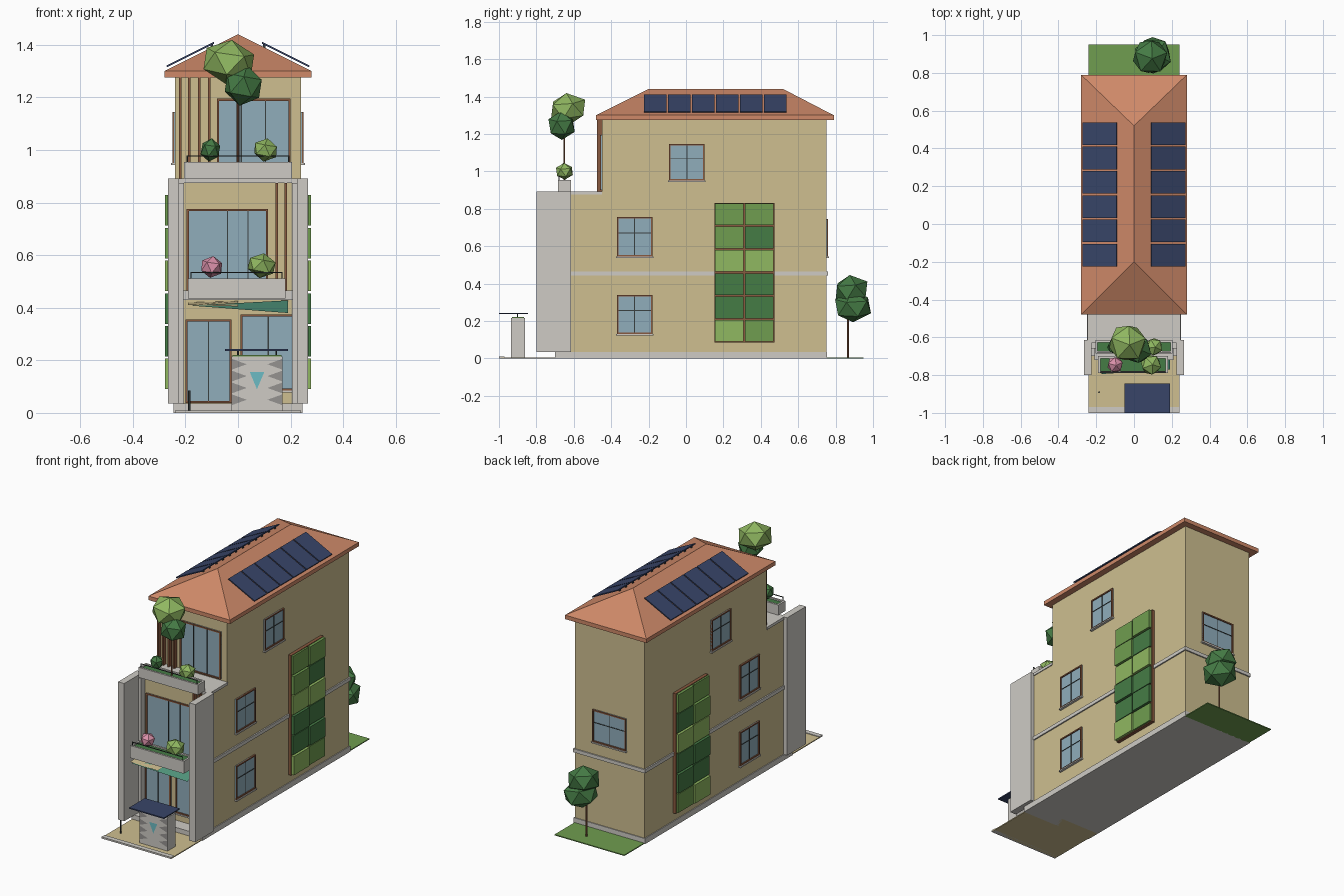
import bpy, bmesh, math
from mathutils import Vector

if "Cube" in bpy.data.objects:
    bpy.data.objects.remove(bpy.data.objects["Cube"])

COL = dict(wall=(.62, .52, .28), grey=(.62, .6, .56), brown=(.25, .1, .05), glass=(.28, .42, .5),
           roof=(.62, .25, .14), navy=(.04, .06, .14), lite=(.28, .48, .12), mid=(.16, .34, .08),
           dark=(.06, .2, .06), pink=(.7, .28, .4), black=(.04, .05, .05), teal=(.15, .5, .55),
           stone=(.3, .29, .28), sail=(.08, .3, .2))
MATS = {}
for k, c in COL.items():
    MATS[k] = bpy.data.materials.new(k)
    MATS[k].diffuse_color = (*c, 1)


def mesh(name, verts, faces, col):
    me = bpy.data.meshes.new(name)
    me.from_pydata(verts, [], faces)
    bm = bmesh.new()
    bm.from_mesh(me)
    bmesh.ops.recalc_face_normals(bm, faces=bm.faces)
    bm.to_mesh(me)
    bm.free()
    me.materials.append(MATS[col])
    ob = bpy.data.objects.new(name, me)
    bpy.context.collection.objects.link(ob)
    return ob


BOX = [(0, 1, 3, 2), (4, 6, 7, 5), (0, 4, 5, 1), (2, 3, 7, 6), (0, 2, 6, 4), (1, 5, 7, 3)]


def box(name, x0, x1, y0, y1, z0, z1, col):
    return mesh(name, [(x, y, z) for x in (x0, x1) for y in (y0, y1) for z in (z0, z1)], BOX, col)


def on_wall(name, face, p, u0, u1, d0, d1, z0, z1, col):
    """Box on a wall at plane p: u runs along the wall, d is the distance out of it."""
    s = -1 if face in ('front', 'left') else 1
    a, b = sorted((s * d0 + p, s * d1 + p))
    if face in ('front', 'back'):
        return box(name, u0, u1, a, b, z0, z1, col)
    return box(name, a, b, u0, u1, z0, z1, col)


def window(name, face, p, u0, u1, z0, z1, bars=(.5,), cross=.6, sill=True):
    t = .008
    on_wall(name + '_glass', face, p, u0, u1, -.01, .004, z0, z1, 'glass')
    for a, b in ((u0, u0 + t), (u1 - t, u1)):
        on_wall(name + '_jamb', face, p, a, b, -.01, .01, z0, z1, 'brown')
    for a, b in ((z0, z0 + t), (z1 - t, z1)):
        on_wall(name + '_rail', face, p, u0, u1, -.01, .01, a, b, 'brown')
    for f in bars:
        u = u0 + f * (u1 - u0)
        on_wall(name + '_mullion', face, p, u - .002, u + .002, 0, .007, z0, z1, 'black')
    if cross:
        z = z0 + cross * (z1 - z0)
        on_wall(name + '_transom', face, p, u0, u1, 0, .007, z - .002, z + .002, 'black')
    if sill:
        on_wall(name + '_sill', face, p, u0 - .005, u1 + .005, 0, .015, z0 - .008, z0, 'grey')


def ball(name, c, rx, rz, col, turn=0):
    bm = bmesh.new()
    bmesh.ops.create_icosphere(bm, subdivisions=1, radius=1)
    me = bpy.data.meshes.new(name)
    bm.to_mesh(me)
    bm.free()
    me.materials.append(MATS[col])
    ob = bpy.data.objects.new(name, me)
    ob.location, ob.scale, ob.rotation_euler = c, (rx, rx, rz), (.15, .1, turn)
    bpy.context.collection.objects.link(ob)


def rod(name, x, y, z0, z1, r, col):
    n = 6
    ring = [(math.cos(i * math.tau / n) * r, math.sin(i * math.tau / n) * r) for i in range(n)]
    v = [(x + a, y + b, z) for z in (z0, z1) for a, b in ring]
    f = [(i, (i + 1) % n, n + (i + 1) % n, n + i) for i in range(n)]
    mesh(name, v, f + [tuple(range(n)), tuple(range(n, 2 * n))], col)


# Ground and plinth
box('front_path', -.24, .24, -.99, -.62, 0, .006, 'wall')
box('path_kerb', -.24, .24, -1, -.97, 0, .01, 'grey')
box('back_lawn', -.24, .24, .75, .95, 0, .006, 'mid')
box('plinth', -.245, .245, -.70, .755, 0, .035, 'grey')

# House body
box('lower_floors', -.24, .24, -.62, .75, .035, .875, 'wall')
box('upper_floor', -.24, .24, -.45, .75, .875, 1.28, 'wall')
box('terrace_slab', -.245, .245, -.63, -.45, .875, .892, 'grey')
for s in (-1, 1):
    a, b = sorted((s * .24, s * .248))
    box('side_band', a, b, -.62, .758, .443, .465, 'grey')
    a, b = sorted((s * .224, s * .266))
    box('front_fin', a, b, -.80, -.615, .035, .892, 'grey')
    a, b = sorted((s * .205, s * .226))
    box('fin_return', a, b, -.66, -.615, .035, .875, 'grey')
box('back_band', -.248, .248, .75, .758, .443, .465, 'grey')

# Hip roof
E = [(-.28, -.48), (.28, -.48), (.28, .79), (-.28, .79)]
mesh('hip_roof', [(x, y, z) for z in (1.275, 1.3) for x, y in E] + [(0, -.2, 1.44), (0, .52, 1.44)],
     [(0, 1, 2, 3), (0, 1, 5, 4), (1, 2, 6, 5), (2, 3, 7, 6), (3, 0, 4, 7),
      (4, 5, 8), (5, 6, 9, 8), (6, 7, 9), (7, 4, 8, 9)], 'roof')

# Solar panels on both slopes
for s in (-1, 1):
    for i in range(6):
        y = -.225 + i * .1285
        pr = [(.09, 1.405), (.27, 1.315), (.272, 1.321), (.092, 1.411)]
        mesh('roof_solar_panel', [(s * x, yy, z) for yy in (y, y + .12) for x, z in pr],
             [(0, 1, 2, 3), (4, 5, 6, 7)] + [(j, (j + 1) % 4, 4 + (j + 1) % 4, 4 + j) for j in range(4)], 'navy')
        for yy in (y + .03, y + .09):
            box('panel_foot', s * .1 - .004, s * .1 + .004, yy - .004, yy + .004, 1.37, 1.402, 'black')

# Side windows and green walls
GREENS = ['lite mid', 'dark dark', 'dark dark', 'lite lite', 'mid dark', 'mid mid']
for face, p in (('left', -.24), ('right', .24)):
    window('side_window', face, p, -.37, -.18, .13, .34)
    window('side_window', face, p, -.37, -.18, .545, .755)
    window('side_window', face, p, -.09, .10, .95, 1.145)
    on_wall('green_wall_frame', face, p, .152, .472, 0, .02, .085, .832, 'brown')
    for r, row in enumerate(GREENS):
        for c, g in enumerate(row.split()):
            u, z = .155 + c * .16, .09 + r * .1245
            on_wall('green_wall_tile', face, p, u, u + .152, .01, .037 - .006 * ((r + c) % 2), z, z + .116, g)
window('back_window', 'back', .75, -.115, .115, .545, .745)

# Front glazing
window('entry_door', 'front', -.62, -.20, -.025, .037, .355, (.5,), 0, False)
window('ground_window', 'front', -.62, .01, .22, .085, .375, (.5,), 0)
window('middle_window', 'front', -.62, -.195, .115, .45, .775, (.5, .75), 0, False)
window('top_window', 'front', -.45, -.08, .20, .90, 1.195, (.33, .66), 0, False)

# Timber slats
for x in (.148, .182, .216):
    box('middle_slat', x - .005, x + .005, -.65, -.62, .465, .875, 'brown')
for x in (-.22, -.185, -.148, -.11):
    box('top_slat', x - .005, x + .005, -.475, -.445, .892, 1.28, 'brown')

# Balcony, planters and rails
box('balcony_slab', -.21, .21, -.72, -.615, .43, .465, 'grey')


def planter(name, x0, x1, y0, y1, z0, z1):
    t = .012
    box(name + '_base', x0, x1, y0, y1, z0, z0 + .02, 'grey')
    for a, b in ((x0, x0 + t), (x1 - t, x1)):
        box(name + '_end', a, b, y0, y1, z0, z1, 'grey')
    for a, b in ((y0, y0 + t), (y1 - t, y1)):
        box(name + '_side', x0, x1, a, b, z0, z1, 'grey')
    box(name + '_plants', x0 + t, x1 - t, y0 + t, y1 - t, z0 + .02, z1 - .008, 'dark')
    box(name + '_handrail', x0 + .01, x1 - .01, y0 + .004, y0 + .008, z1 + .02, z1 + .024, 'black')
    for x in (x0 + .012, x1 - .012):
        rod(name + '_rail_post', x, y0 + .006, z1, z1 + .022, .002, 'black')


planter('balcony_planter', -.19, .18, -.79, -.70, .435, .512)
planter('terrace_planter', -.205, .205, -.685, -.615, .892, .955)
ball('balcony_flower', (-.10, -.745, .555), .045, .042, 'pink', .4)
ball('balcony_shrub', (.09, -.745, .56), .058, .048, 'lite', 1)
ball('terrace_shrub', (-.105, -.65, 1.0), .04, .045, 'dark', .2)
ball('terrace_shrub', (.105, -.65, 1.0), .05, .045, 'lite', .8)

# Shade sail over the entrance
mesh('sail_left', [(-.19, -.79, .41), (.0, -.79, .405), (.0, -.63, .425), (-.19, -.63, .42)], [(0, 1, 2, 3)], 'wall')
mesh('sail_right', [(-.18, -.795, .408), (.19, -.77, .38), (.19, -.63, .428)], [(0, 1, 2)], 'sail')

# Patterned gate box with flat solar cover
box('gate_box', -.025, .17, -.935, -.86, .005, .215, 'grey')
box('gate_box_planting', -.02, .165, -.93, -.865, .215, .221, 'mid')
yf = -.937
for i in range(4):
    z = .03 + i * .045
    for x, d in ((-.022, .055), (.167, -.055)):
        mesh('gate_triangle', [(x, yf, z), (x, yf, z + .04), (x + d, yf, z + .02)], [(0, 1, 2)], 'stone')
mesh('gate_centre_triangle', [(.045, yf, .155), (.1, yf, .155), (.072, yf, .09)], [(0, 1, 2)], 'teal')
box('gate_solar_cover', -.05, .19, -1, -.845, .236, .243, 'navy')
for x in (.0, .145):
    rod('cover_post', x, -.9, .21, .237, .003, 'black')
rod('path_light', -.185, -.89, .005, .085, .005, 'black')

# Trees
rod('terrace_tree_trunk', 0, -.65, .91, 1.25, .005, 'brown')
ball('terrace_tree_crown', (-.035, -.63, 1.335), .107, .085, 'lite', .3)
ball('terrace_tree_lower_crown', (.02, -.665, 1.245), .078, .078, 'dark', .9)
rod('back_tree_trunk', .08, .865, .005, .3, .006, 'brown')
ball('back_tree_crown', (.085, .885, .365), .1, .082, 'dark', .3)
ball('back_tree_lower_crown', (.1, .893, .278), .107, .086, 'dark', .9)

for m in bpy.data.materials:
    if m.users and not m.is_grease_pencil:
        m.use_nodes = True
        m.node_tree.nodes["Principled BSDF"].inputs["Base Color"].default_value = m.diffuse_color
